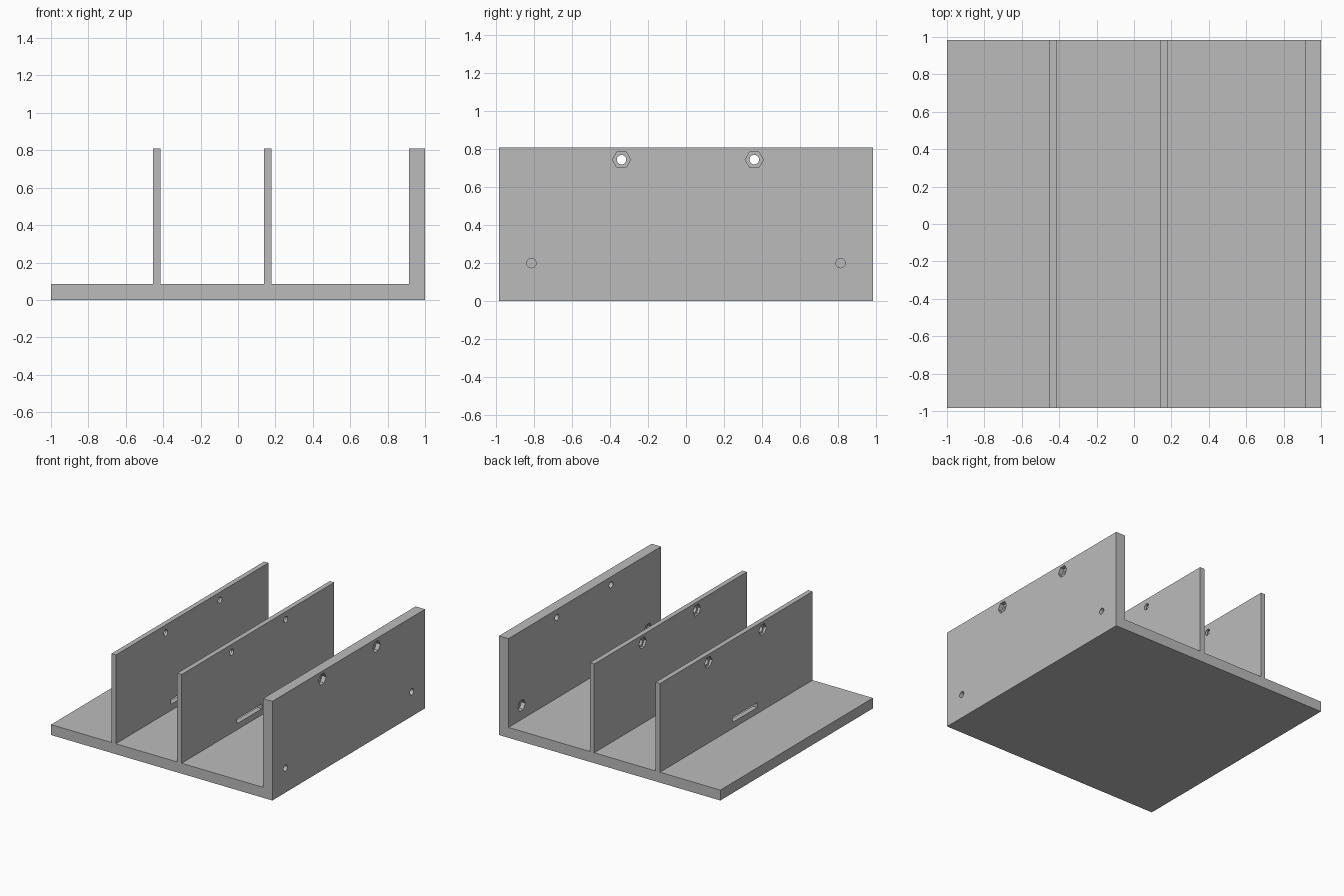
import bpy
import bmesh
from math import cos, sin, tau

default = bpy.data.objects.get("Cube")
if default:
    bpy.data.objects.remove(default, do_unlink=True)

HALF_Y = 0.985
FLOOR, TOP = 0.085, 0.81
SIDE_IN = 0.915                    # inner face of the thick side wall
DIVIDERS = (0.14, -0.455)          # left-hand faces of the thin dividers
THIN = 0.04
UPPER_Y, UPPER_Z = (-0.34, 0.36), 0.745
LOWER_Y, LOWER_Z = (-0.815, 0.815), 0.2

grey = bpy.data.materials.new("plain_grey")
grey.use_nodes = True
colour = (0.5, 0.5, 0.5, 1)
grey.diffuse_color = colour
grey.node_tree.nodes["Principled BSDF"].inputs["Base Color"].default_value = colour


def extrude(bm, points, offset):
    """Add a closed prism from an outline."""
    face = bm.faces.new([bm.verts.new(p) for p in points])
    cap = bmesh.ops.extrude_face_region(bm, geom=[face])["geom"]
    bmesh.ops.translate(bm, vec=offset,
                        verts=[v for v in cap if isinstance(v, bmesh.types.BMVert)])


def prism_x(bm, x0, x1, y, z, radius, sides):
    """Add a regular prism lying along x."""
    ring = [(x0, y + radius * cos(tau * i / sides), z + radius * sin(tau * i / sides))
            for i in range(sides)]
    extrude(bm, ring, (x1 - x0, 0, 0))


def finish(bm, name):
    bmesh.ops.recalc_face_normals(bm, faces=bm.faces)
    mesh = bpy.data.meshes.new(name)
    bm.to_mesh(mesh)
    bm.free()
    mesh.materials.append(grey)
    obj = bpy.data.objects.new(name, mesh)
    bpy.context.collection.objects.link(obj)
    return obj


# Body: base plate, side wall and dividers as one profile
outline = [(-1, 0), (1, 0), (1, TOP), (SIDE_IN, TOP), (SIDE_IN, FLOOR)]
for x in DIVIDERS:
    outline += [(x + THIN, FLOOR), (x + THIN, TOP), (x, TOP), (x, FLOOR)]
outline.append((-1, FLOOR))
bm = bmesh.new()
extrude(bm, [(x, -HALF_Y, z) for x, z in outline], (0, 2 * HALF_Y, 0))
body = finish(bm, "divided_rack")

# Bolt holes: upper pair through every wall, lower pair through the side wall
bm = bmesh.new()
for y in UPPER_Y:
    prism_x(bm, -0.6, 1.1, y, UPPER_Z, 0.025, 24)
for y in LOWER_Y:
    prism_x(bm, 0.8, 1.1, y, LOWER_Z, 0.025, 24)
bolt_holes = finish(bm, "bolt_hole_cutter")

# Hexagonal nut pockets
bm = bmesh.new()
for y in UPPER_Y:
    prism_x(bm, 0.965, 1.1, y, UPPER_Z, 0.048, 6)
    for x in DIVIDERS:
        prism_x(bm, x - 0.05, x + THIN / 2, y, UPPER_Z, 0.048, 6)
for y in LOWER_Y:
    prism_x(bm, 0.85, SIDE_IN + 0.035, y, LOWER_Z, 0.048, 6)
nut_pockets = finish(bm, "nut_pocket_cutter")

# Strap slots low in both dividers
bm = bmesh.new()
slot = [(-0.27, 0.135), (0.05, 0.135), (0.05, 0.175), (-0.27, 0.175)]
extrude(bm, [(-0.6, y, z) for y, z in slot], (0.95, 0, 0))
slots = finish(bm, "slot_cutter")

# Cut the openings and discard the cutters
bpy.context.view_layer.objects.active = body
body.select_set(True)
for cutter in (bolt_holes, nut_pockets, slots):
    cutter.hide_render = True
    mod = body.modifiers.new(cutter.name, "BOOLEAN")
    mod.operation = "DIFFERENCE"
    mod.solver = "EXACT"
    mod.object = cutter
    bpy.ops.object.modifier_apply(modifier=mod.name)
    bpy.data.objects.remove(cutter, do_unlink=True)

bpy.ops.object.shade_smooth_by_angle()
